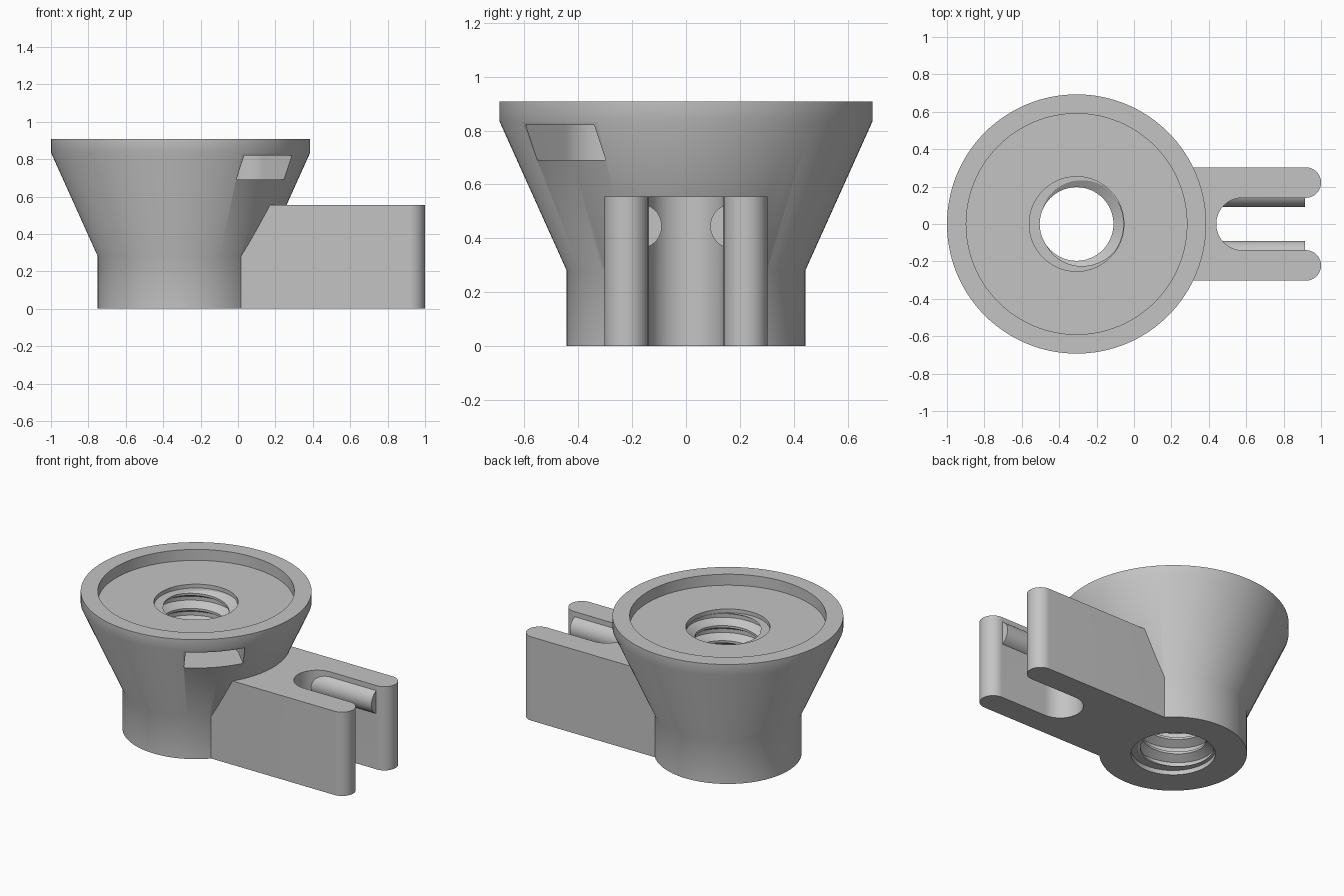
import bpy, bmesh
from math import sin, cos, pi, radians
from mathutils import Matrix, Vector

if "Cube" in bpy.data.objects:
    bpy.data.objects.remove(bpy.data.objects["Cube"])

CX = -0.307          # axis of the funnel
ARM_Y, GAP = 0.303, 0.14

grey = bpy.data.materials.new("plain_grey")
grey.use_nodes = True
grey.diffuse_color = (0.55, 0.55, 0.55, 1)
grey.node_tree.nodes["Principled BSDF"].inputs["Base Color"].default_value = (0.55, 0.55, 0.55, 1)


def finish(name, bm):
    bmesh.ops.recalc_face_normals(bm, faces=bm.faces)
    mesh = bpy.data.meshes.new(name)
    bm.to_mesh(mesh)
    bm.free()
    mesh.materials.append(grey)
    ob = bpy.data.objects.new(name, mesh)
    bpy.context.collection.objects.link(ob)
    return ob


def arc(x, y, r, a0, a1, n=32):
    angles = [radians(a0 + (a1 - a0) * i / n) for i in range(n + 1)]
    return [(x + r * cos(a), y + r * sin(a)) for a in angles]


def prism(name, outline, z0, z1):
    bm = bmesh.new()
    face = bm.faces.new([bm.verts.new((x, y, z0)) for x, y in outline])
    top = bmesh.ops.extrude_face_region(bm, geom=[face])["geom"]
    verts = [v for v in top if isinstance(v, bmesh.types.BMVert)]
    bmesh.ops.translate(bm, verts=verts, vec=(0, 0, z1 - z0))
    return finish(name, bm)


def lathe(name, profile, steps=128):
    bm = bmesh.new()
    verts = [bm.verts.new((CX + r, 0, z)) for r, z in profile]
    edges = [bm.edges.new(pair) for pair in zip(verts, verts[1:])]
    bmesh.ops.spin(bm, geom=verts + edges, cent=(CX, 0, 0), axis=(0, 0, 1),
                   angle=2 * pi, steps=steps)
    bmesh.ops.remove_doubles(bm, verts=bm.verts, dist=1e-5)
    return finish(name, bm)


def thread_cutter(pitch=0.1, seg=64, turns=14, z0=-0.25):
    """Helical column whose ridged side cuts the screw thread."""
    shape = [(0, 0.197), (0.15, 0.197), (0.45, 0.25), (0.7, 0.25)]
    n = len(shape)
    bm = bmesh.new()
    cols = []
    for i in range(seg):
        a = 2 * pi * i / seg
        col = []
        for j in range(turns * n + 1):
            f, r = shape[j % n]
            z = z0 + pitch * (j // n + f + i / seg)
            col.append(bm.verts.new((CX + r * cos(a), r * sin(a), z)))
        cols.append(col)
    for i in range(seg):
        nxt = cols[i + 1] if i + 1 < seg else cols[0][n:]
        for j in range(min(len(cols[i]), len(nxt)) - 1):
            bm.faces.new((cols[i][j], nxt[j], nxt[j + 1], cols[i][j + 1]))
    # Close both ends with fans around the axis
    rim = [e for e in bm.edges if e.is_boundary]
    ends = {low: bm.verts.new((CX, 0, -0.4 if low else 1.4)) for low in (True, False)}
    for e in rim:
        a, b = e.verts
        bm.faces.new((a, b, ends[a.co.z < 0.4]))
    bmesh.ops.triangulate(bm, faces=bm.faces)
    return finish("thread_cutter", bm)


def combine(target, tool, operation):
    mod = target.modifiers.new(operation.lower(), "BOOLEAN")
    mod.operation, mod.solver, mod.object = operation, "EXACT", tool
    bpy.context.view_layer.objects.active = target
    bpy.ops.object.modifier_apply(modifier=mod.name)
    bpy.data.objects.remove(tool)


# Funnel with straight neck, rim and shallow recess
body = lathe("funnel_mount", [(0, 0), (0.443, 0), (0.443, 0.28), (0.693, 0.835), (0.693, 0.908),
                              (0.59, 0.908), (0.59, 0.835), (0, 0.835)])

# Forked arm with rounded tips
tip_r = (ARM_Y - GAP) / 2
tip_y = (ARM_Y + GAP) / 2
outline = ([(-0.03, -ARM_Y)] + arc(1 - tip_r, -tip_y, tip_r, -90, 90)
           + arc(0.58, 0, GAP, -90, -270) + arc(1 - tip_r, tip_y, tip_r, -90, 90)
           + [(-0.03, ARM_Y)])
combine(body, prism("forked_arm", outline, 0, 0.555), "UNION")

# Rounded gripping ridges inside the fork
for side in (-1, 1):
    bm = bmesh.new()
    bmesh.ops.create_cone(bm, cap_ends=True, segments=64, radius1=0.083, radius2=0.083, depth=0.495,
                          matrix=Matrix.Translation((0.6675, side * 0.173, 0.445))
                          @ Matrix.Rotation(pi / 2, 4, "Y"))
    combine(body, finish("grip_ridge", bm), "UNION")

# Round-ended pocket cut diagonally into the funnel
turn = Matrix.Rotation(-pi / 4, 2)
pocket = [turn @ Vector(p) for p in [(0.9, 0.18)] + arc(0.457, 0, 0.18, 90, 270) + [(0.9, -0.18)]]
combine(body, prism("pocket_cutter", [(CX + p.x, p.y) for p in pocket], 0.69, 0.82), "DIFFERENCE")

# Threaded bore with plain lead-ins at both ends
combine(body, thread_cutter(), "DIFFERENCE")
for low, high in ((-0.1, 0.03), (0.81, 1.0)):
    combine(body, prism("lead_in_cutter", arc(CX, 0, 0.253, 0, 360, 96)[:-1], low, high), "DIFFERENCE")

bpy.ops.object.select_all(action="DESELECT")
body.select_set(True)
bpy.context.view_layer.objects.active = body
bpy.ops.object.shade_smooth_by_angle(angle=radians(25))
